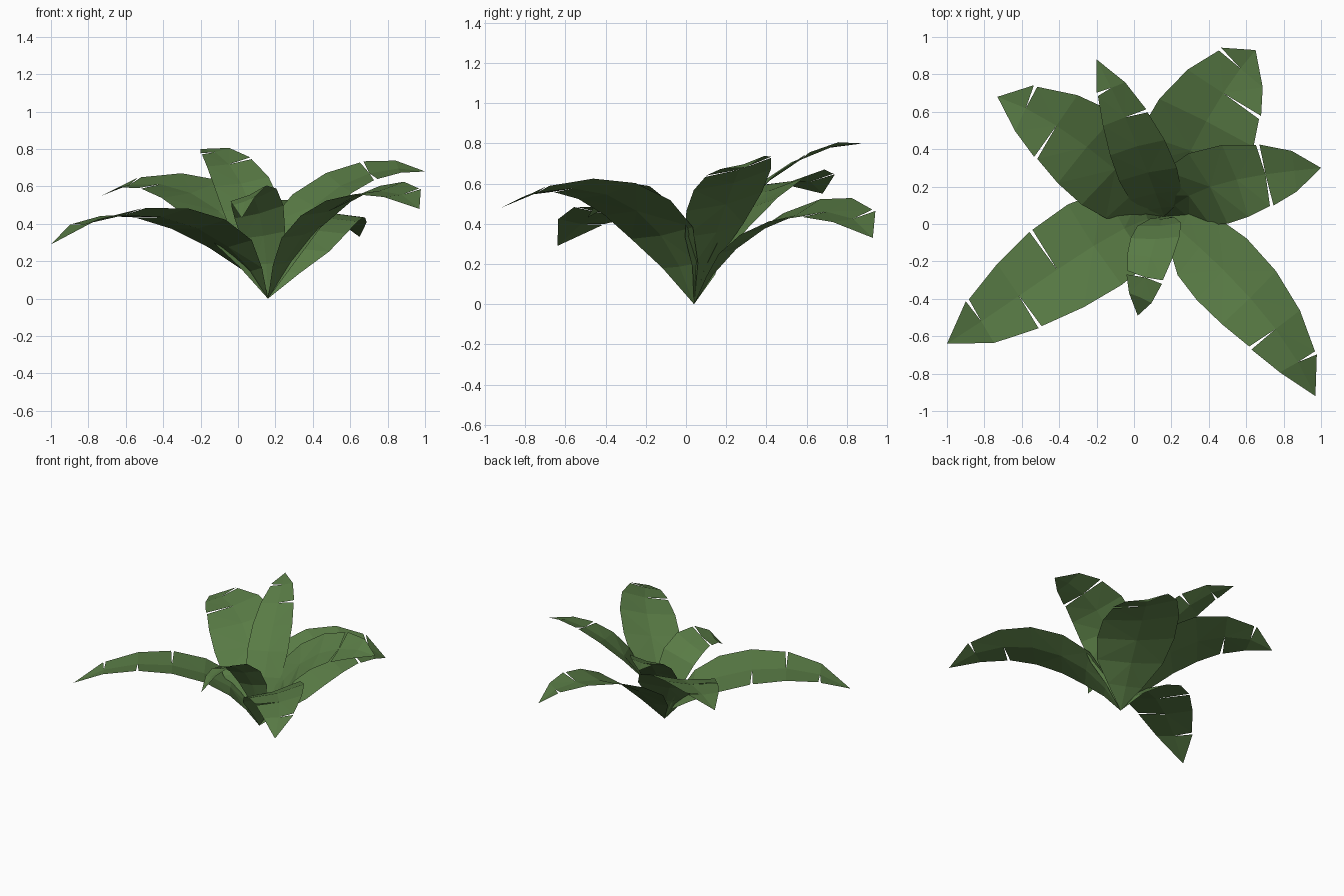
import bpy, bmesh
from mathutils import Vector, Quaternion

if "Cube" in bpy.data.objects:
    bpy.data.objects.remove(bpy.data.objects["Cube"])

BASE = Vector((0.16, 0.04, 0))
RINGS = [0, 0.13, 0.26, 0.40, 0.55, 0.70, 0.85, 1]      # stations along the midrib
WIDTH = [0, 0.48, 0.88, 1.0, 0.96, 0.79, 0.52, 0]       # blade half width at each station
LIFT, FOLD = 0.13, 0.09                                 # blade offset, extra rise of the edges

green = bpy.data.materials.new("leaf_green")
green.diffuse_color = (0.10, 0.20, 0.06, 1)
green.use_nodes = True
green.node_tree.nodes["Principled BSDF"].inputs["Base Color"].default_value = green.diffuse_color


def leaf(name, p1, p2, tip, half, roll, tears):
    """Folded blade along a cubic midrib; tears are (side, station), side +1 = right."""
    p0, p1, p2, p3 = BASE, Vector(p1), Vector(p2), Vector(tip)
    mids, tans, sides, ups = [], [], [], []
    for t, w in zip(RINGS, WIDTH):
        k = 1 - t
        tan = ((p1-p0)*k*k + (p2-p1)*2*k*t + (p3-p2)*t*t).normalized()
        side = tan.cross(Vector((0, 0, 1))).normalized()
        side.rotate(Quaternion(tan, -roll))
        up = side.cross(tan)
        mids.append(p0*k**3 + p1*3*k*k*t + p2*3*k*t*t + p3*t**3 + up*LIFT*half*w)
        tans.append(tan)
        sides.append(side)
        ups.append(up)

    bm = bmesh.new()

    def edge(i, s, shift):
        p = mids[i] + (sides[i]*s + ups[i]*FOLD) * half * WIDTH[i]
        if (s, i) in tears:
            p += tans[i] * shift
        return bm.verts.new(p)

    mv = [bm.verts.new(m) for m in mids]
    last = len(RINGS) - 1
    for s in (-1, 1):
        for i in range(last):
            loop = [mv[i]]
            if i > 0:
                loop.append(edge(i, s, 0.010))
            if i + 1 < last:
                loop.append(edge(i + 1, s, -0.010))
            loop.append(mv[i + 1])
            bm.faces.new(loop if s > 0 else loop[::-1])
    # join neighbouring strips, leaving torn stations open
    bmesh.ops.remove_doubles(bm, verts=bm.verts, dist=0.0005)
    bmesh.ops.triangulate(bm, faces=bm.faces)
    me = bpy.data.meshes.new(name)
    bm.to_mesh(me)
    bm.free()
    me.materials.append(green)
    bpy.context.collection.objects.link(bpy.data.objects.new(name, me))


# Seven leaves fanning from one root point
leaf("leaf_front_left", (-0.05, 0.05, 0.38), (-0.60, -0.40, 0.56), (-1.0, -0.64, 0.29),
     0.26, -0.10, {(1, 4), (1, 6), (-1, 5)})
leaf("leaf_front_right", (0.38, -0.13, 0.50), (0.80, -0.50, 0.67), (0.97, -0.92, 0.48),
     0.215, -0.20, {(-1, 6), (1, 5)})
leaf("leaf_right", (0.28, 0.24, 0.52), (0.70, 0.28, 0.72), (1.0, 0.30, 0.68),
     0.22, -0.29, {(-1, 5), (1, 5)})
leaf("leaf_back_right", (0.22, 0.30, 0.37), (0.46, 0.74, 0.56), (0.65, 0.93, 0.33),
     0.30, -0.20, {(-1, 6), (1, 5)})
leaf("leaf_back", (0.13, 0.15, 0.43), (-0.02, 0.56, 0.79), (-0.20, 0.88, 0.80),
     0.16, 0.20, {(-1, 6), (1, 5)})
leaf("leaf_back_left", (0.04, 0.20, 0.47), (-0.40, 0.59, 0.70), (-0.73, 0.68, 0.55),
     0.26, 0.20, {(1, 6), (-1, 5)})
leaf("leaf_front", (0.15, 0.02, 0.52), (0.06, -0.28, 0.67), (0.02, -0.49, 0.43),
     0.135, -0.40, {(-1, 5), (1, 5)})
